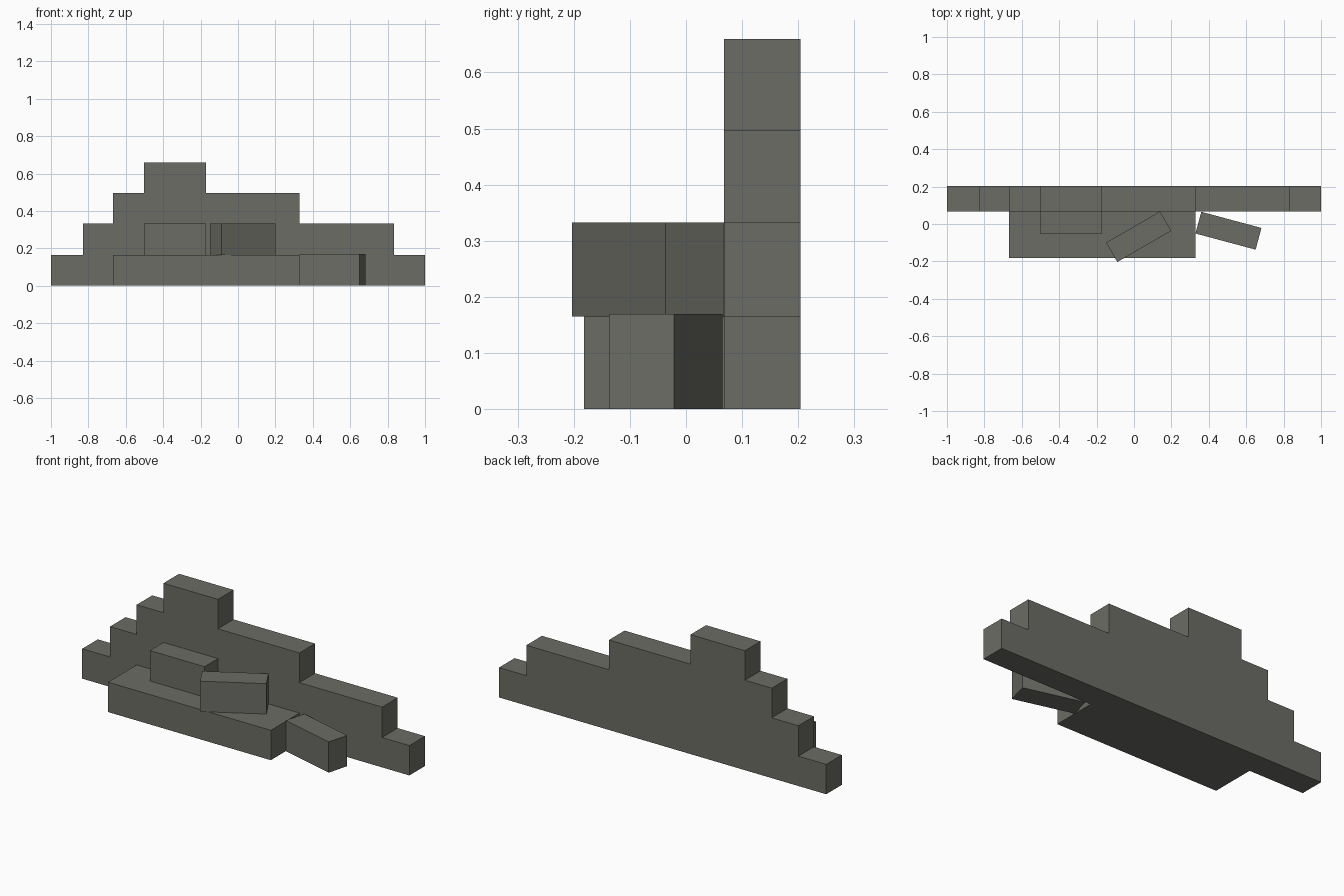
import bpy, bmesh, math

if "Cube" in bpy.data.objects:
    bpy.data.objects.remove(bpy.data.objects["Cube"])

stone = bpy.data.materials.new("weathered grey stone")
stone.diffuse_color = (0.15, 0.15, 0.13, 1)
stone.use_nodes = True
stone.node_tree.nodes["Principled BSDF"].inputs["Base Color"].default_value = stone.diffuse_color

def finish(name, bm):
    bmesh.ops.recalc_face_normals(bm, faces=bm.faces)
    mesh = bpy.data.meshes.new(name)
    bm.to_mesh(mesh)
    bm.free()
    mesh.materials.append(stone)
    obj = bpy.data.objects.new(name, mesh)
    bpy.context.collection.objects.link(obj)
    return obj

def block(name, center, size, angle=0):
    bm = bmesh.new()
    bmesh.ops.create_cube(bm, size=1)
    bmesh.ops.scale(bm, vec=size, verts=bm.verts)
    obj = finish(name, bm)
    obj.location = center
    obj.rotation_euler.z = math.radians(angle)
    return obj

# Ruined wall: stepped courses (left, right, top) extruded in depth
courses = [(-1, 1, 0.165), (-0.83, 0.833, 0.333),
           (-0.667, 0.328, 0.497), (-0.503, -0.17, 0.66)]
left, right, base = [], [], 0
for x0, x1, top in courses:
    left += [(x0, base), (x0, top)]
    right += [(x1, base), (x1, top)]
    base = top
bm = bmesh.new()
face = bm.faces.new([bm.verts.new((x, 0.068, z)) for x, z in right + left[::-1]])
ext = bmesh.ops.extrude_face_region(bm, geom=[face])
bmesh.ops.translate(bm, vec=(0, 0.136, 0),
                    verts=[v for v in ext["geom"] if isinstance(v, bmesh.types.BMVert)])
finish("stepped_wall", bm)

# Low ledge in front of the wall
block("front_ledge", (-0.1695, -0.057, 0.0825), (0.995, 0.25, 0.165))

# Loose stones: one against the wall, one turned on the ledge, one on the ground
block("ledge_stone", (-0.3365, 0.009, 0.249), (0.333, 0.118, 0.168))
block("turned_stone", (0.025, -0.068, 0.249), (0.333, 0.12, 0.168), 30)
block("fallen_stone", (0.505, -0.036, 0.085), (0.333, 0.12, 0.17), -15)
